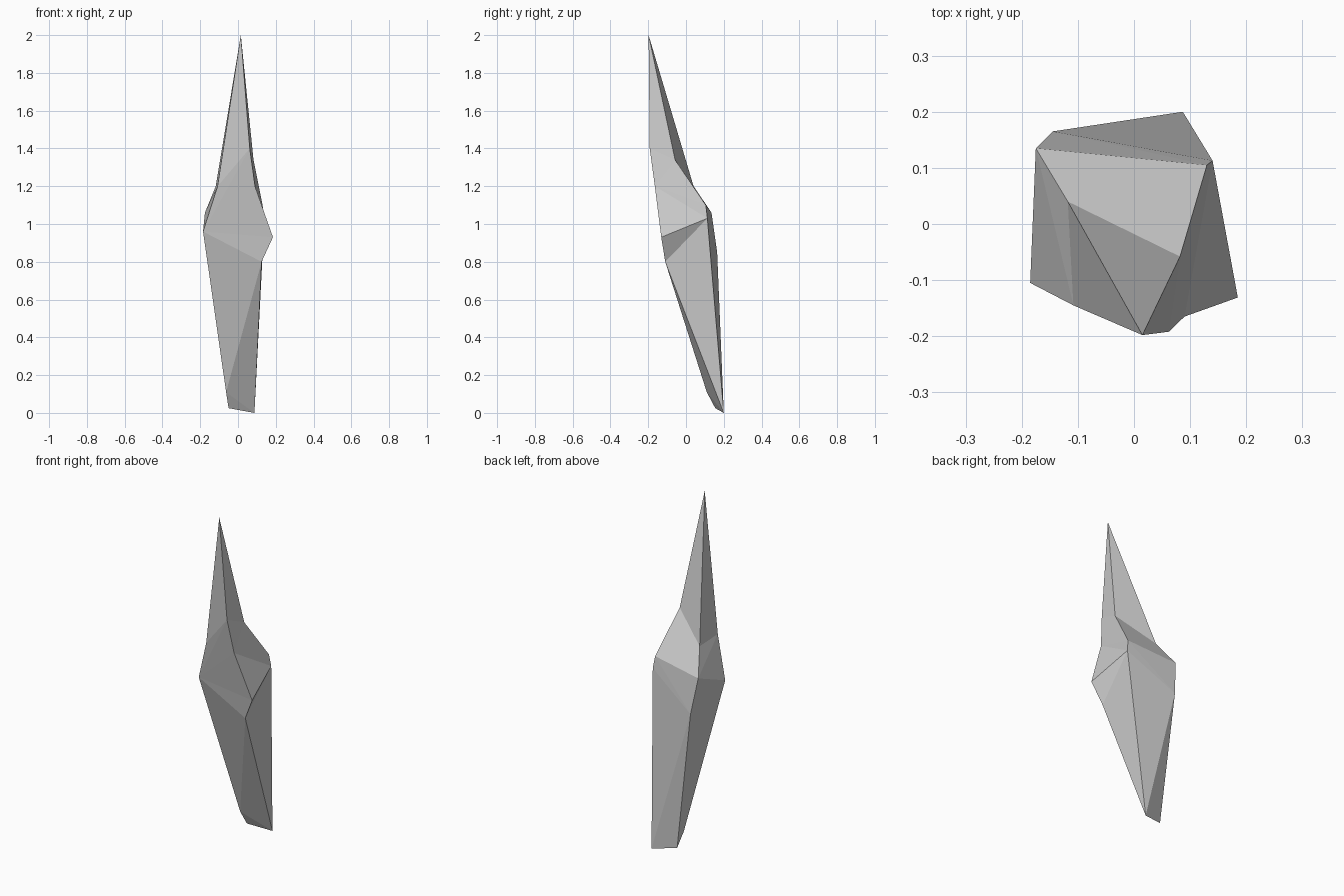
import bpy
import bmesh

default_cube = bpy.data.objects.get("Cube")
if default_cube:
    bpy.data.objects.remove(default_cube, do_unlink=True)

# Corners of the shard, from the tip down to the foot
corners = {
    "tip": (0.015, -0.198, 2.0),
    "neck_front": (0.062, -0.192, 1.4),
    "neck_back": (0.082, -0.058, 1.34),
    "collar_right": (-0.108, -0.145, 1.2),
    "collar_back": (-0.118, 0.04, 1.2),
    "collar_left": (0.09, -0.165, 1.2),
    "ridge_left": (0.13, 0.105, 1.1),
    "ridge_right": (-0.175, 0.135, 1.06),
    "hip_back": (0.14, 0.113, 1.03),
    "hip_right": (-0.185, -0.105, 0.96),
    "hip_left": (0.185, -0.131, 0.93),
    "spine": (-0.145, 0.165, 0.85),
    "belly": (0.125, -0.11, 0.8),
    "foot_front": (-0.063, 0.11, 0.11),
    "foot_right": (-0.05, 0.155, 0.025),
    "foot_left": (0.087, 0.2, 0.0),
}

# Flat facets, grouped by region
facets = [
    # spike
    "tip collar_right neck_front",
    "tip collar_back collar_right",
    "tip neck_front neck_back",
    "tip neck_back collar_back",
    # sloping back shoulder
    "collar_back neck_back ridge_left",
    "collar_back ridge_left ridge_right",
    # right shoulder
    "collar_right collar_back ridge_right",
    "collar_right ridge_right hip_right",
    # broad front
    "neck_front collar_right hip_right",
    "neck_front hip_right collar_left",
    "collar_left hip_right hip_left",
    "hip_right belly hip_left",
    # left shoulder
    "neck_front collar_left neck_back",
    "neck_back collar_left ridge_left",
    "collar_left hip_back ridge_left",
    "collar_left hip_left hip_back",
    # left flank
    "hip_left belly hip_back",
    "belly foot_left hip_back",
    # back
    "ridge_right ridge_left spine",
    "ridge_left hip_back spine",
    "hip_back foot_left spine",
    "spine foot_left foot_right",
    # right flank
    "hip_right ridge_right spine",
    "hip_right spine foot_front",
    "foot_front spine foot_right",
    # lower front and foot
    "hip_right foot_front belly",
    "belly foot_front foot_left",
    "foot_front foot_right foot_left",
]

bm = bmesh.new()
verts = {name: bm.verts.new(place) for name, place in corners.items()}
for facet in facets:
    bm.faces.new([verts[name] for name in facet.split()])
bmesh.ops.recalc_face_normals(bm, faces=bm.faces[:])
mesh = bpy.data.meshes.new("stone_shard")
bm.to_mesh(mesh)
bm.free()

# Plain grey stone
stone = bpy.data.materials.new("grey_stone")
stone.use_nodes = True
grey = (0.6, 0.6, 0.6, 1.0)
stone.diffuse_color = grey
stone.node_tree.nodes["Principled BSDF"].inputs["Base Color"].default_value = grey
mesh.materials.append(stone)

shard = bpy.data.objects.new("stone_shard", mesh)
bpy.context.collection.objects.link(shard)
